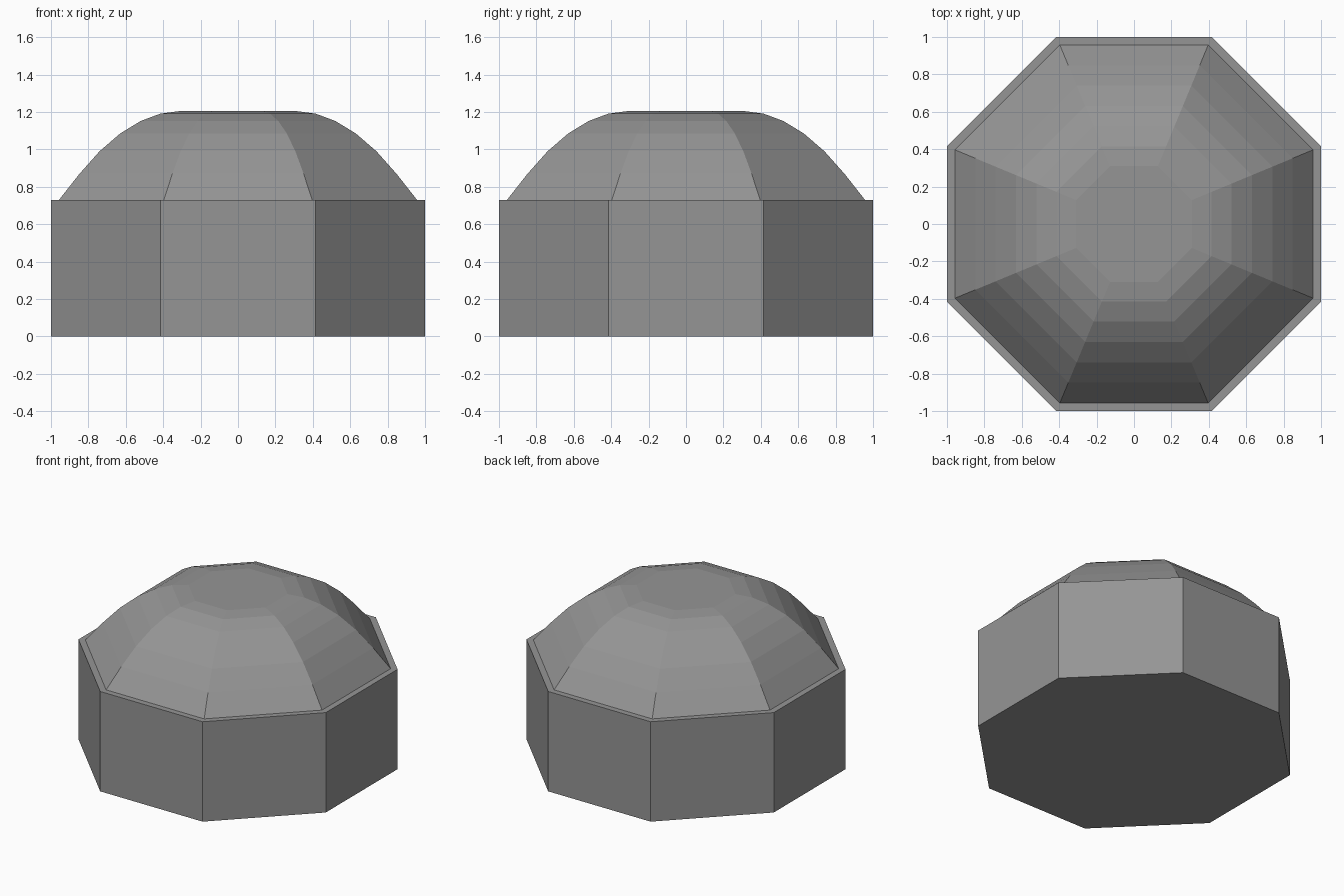
import bpy, bmesh, math

if "Cube" in bpy.data.objects:
    bpy.data.objects.remove(bpy.data.objects["Cube"])

SIDES = 8


def octagonal_loft(name, profile):
    """Stack octagon rings from (apothem, height) pairs and cap both ends."""
    bm = bmesh.new()
    rings = []
    for apothem, z in profile:
        r = apothem / math.cos(math.pi / SIDES)
        angles = [math.tau * (i + 0.5) / SIDES for i in range(SIDES)]
        rings.append([bm.verts.new((r * math.cos(a), r * math.sin(a), z)) for a in angles])
    for low, high in zip(rings, rings[1:]):
        for i in range(SIDES):
            j = (i + 1) % SIDES
            bm.faces.new((low[i], low[j], high[j], high[i]))
    bm.faces.new(rings[0][::-1])
    bm.faces.new(rings[-1])
    mesh = bpy.data.meshes.new(name)
    bm.to_mesh(mesh)
    bm.free()
    obj = bpy.data.objects.new(name, mesh)
    bpy.context.collection.objects.link(obj)
    return obj


# Drum walls, narrow ledge and faceted dome as one closed shell
drum = octagonal_loft("octagonal_domed_drum", [
    (1.0, 0.0), (1.0, 0.73),
    (0.957, 0.73), (0.847, 0.87), (0.74, 0.99), (0.63, 1.085),
    (0.52, 1.152), (0.415, 1.191), (0.31, 1.205),
])

# Dark grey surface
grey = bpy.data.materials.new("dark_grey")
grey.diffuse_color = (0.3, 0.3, 0.3, 1.0)
grey.use_nodes = True
grey.node_tree.nodes["Principled BSDF"].inputs["Base Color"].default_value = grey.diffuse_color
drum.data.materials.append(grey)
